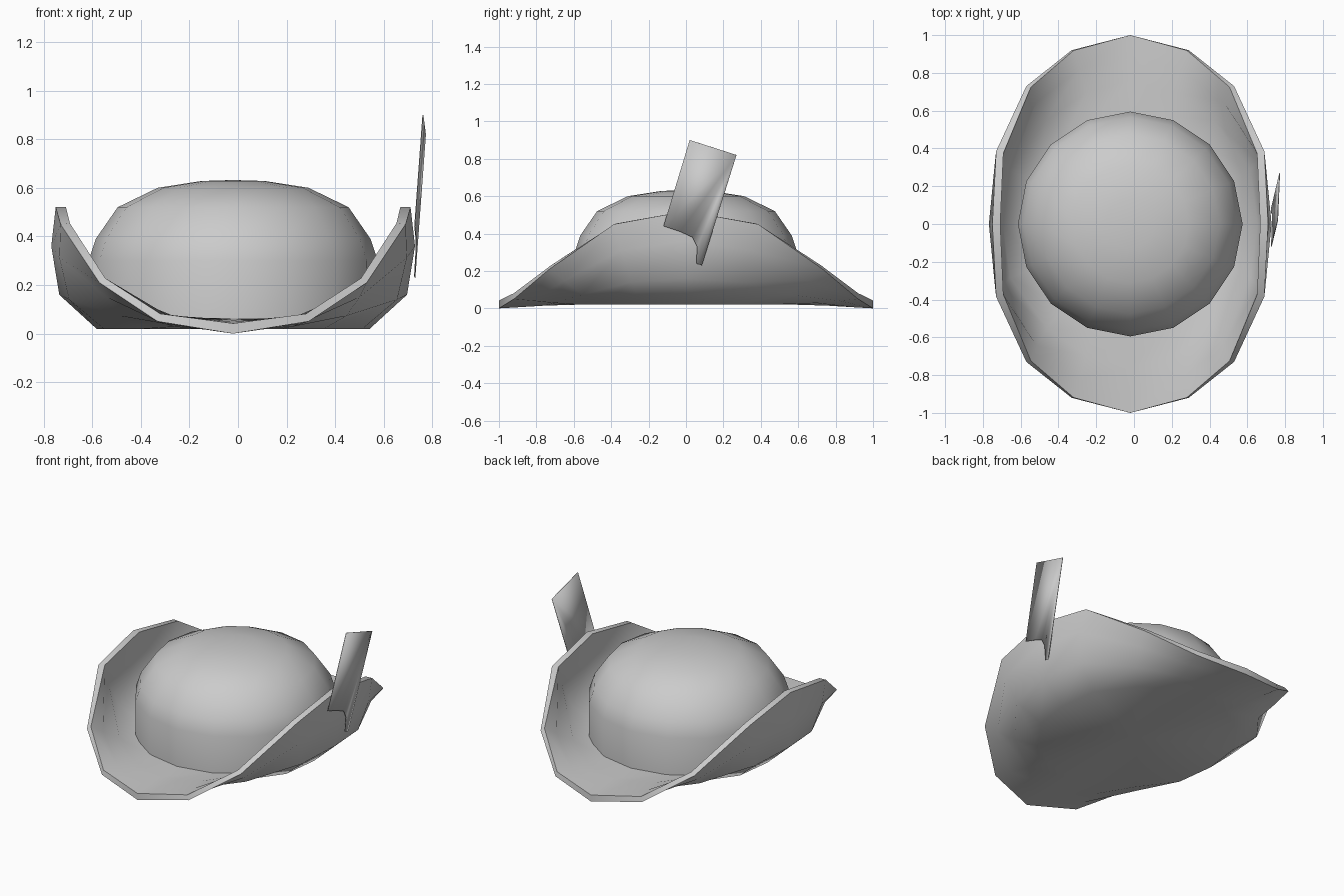
import bpy, bmesh, math

cube = bpy.data.objects.get("Cube")
if cube:
    bpy.data.objects.remove(cube, do_unlink=True)

SIDES = 16
CENTRE_X = -0.02

grey = bpy.data.materials.new("felt grey")
grey.use_nodes = True
colour = (0.6, 0.6, 0.6, 1)
grey.diffuse_color = colour
grey.node_tree.nodes["Principled BSDF"].inputs["Base Color"].default_value = colour


def finish(name, bm, angle=60):
    bmesh.ops.recalc_face_normals(bm, faces=bm.faces[:])
    mesh = bpy.data.meshes.new(name)
    bm.to_mesh(mesh)
    bm.free()
    mesh.materials.append(grey)
    obj = bpy.data.objects.new(name, mesh)
    bpy.context.collection.objects.link(obj)
    bpy.ops.object.select_all(action='DESELECT')
    obj.select_set(True)
    bpy.context.view_layer.objects.active = obj
    bpy.ops.object.shade_smooth_by_angle(angle=math.radians(angle))
    return obj


def skin(bm, rings):
    """Join rings of points into quads."""
    loops = [[bm.verts.new(p) for p in ring] for ring in rings]
    for a, b in zip(loops, loops[1:]):
        for i in range(SIDES):
            j = (i + 1) % SIDES
            bm.faces.new((a[i], a[j], b[j], b[i]))
    return loops


def fan(bm, loop, z):
    pole = bm.verts.new((CENTRE_X, 0, z))
    for i in range(SIDES):
        bm.faces.new((loop[i], loop[(i + 1) % SIDES], pole))


# Brim: rolled up at the sides, nearly flat at the front and back
RIM_X = [0.73, 0.71, 0.55, 0.31, 0]
RIM_Y = [0, 0.385, 0.73, 0.92, 1]
RIM_Z = [0.52, 0.45, 0.21, 0.05, 0]
SIDE_REACH = [0.77, 0.98, 1.025, 1]     # curled section
END_REACH = [0.62, 0.76, 0.89, 1]       # flat section
LIFT = [0, 0.28, 0.68, 1]
THICK = 0.042


def brim_point(i, k, inner):
    quarter = SIDES // 4
    step = i % (2 * quarter)
    q = step if step <= quarter else 2 * quarter - step
    sx = 1 if i < quarter or i > 3 * quarter else -1
    sy = 1 if i < 2 * quarter else -1
    roll = RIM_Z[q] / RIM_Z[0]
    x = RIM_X[q] * (END_REACH[k] + (SIDE_REACH[k] - END_REACH[k]) * roll)
    y = RIM_Y[q] * END_REACH[k]
    z = 0.02 + (RIM_Z[q] - 0.02) * LIFT[k]
    if inner:
        upright = roll ** 0.6
        x -= THICK * upright * (x > 0)
        y -= 0.012 * roll * (y > 0)
        z += THICK * (1 - upright * LIFT[k])
    return (CENTRE_X + sx * x, sy * y, z)


bm = bmesh.new()
section = [(k, False) for k in range(4)] + [(k, True) for k in reversed(range(4))]
loops = skin(bm, [[brim_point(i, k, inner) for i in range(SIDES)] for k, inner in section])
fan(bm, loops[0], 0.02)
fan(bm, loops[-1], 0.02 + THICK)
finish("brim", bm)

# Crown: low dome with upright lower wall
profile = [(0.595, 0.05), (0.595, 0.3), (0.565, 0.39), (0.475, 0.52), (0.31, 0.6), (0.13, 0.628)]
bm = bmesh.new()
loops = skin(bm, [[(CENTRE_X + r * math.cos(math.tau * i / SIDES),
                    r * math.sin(math.tau * i / SIDES), z) for i in range(SIDES)]
                  for r, z in profile])
fan(bm, loops[-1], 0.632)
finish("crown", bm)

# Feather: thin slanted blade with a short quill, on the left side
outline = [(0.02, 0.9), (0.27, 0.82), (0.085, 0.23), (0.055, 0.24), (0.06, 0.33),
           (0.035, 0.38), (-0.03, 0.41), (-0.12, 0.44)]
bm = bmesh.new()
bm.faces.new([bm.verts.new((0.708 + 0.06 * y + 0.055 * z, y, z)) for y, z in outline])
feather = finish("feather", bm)
thickness = feather.modifiers.new("thickness", 'SOLIDIFY')
thickness.thickness = 0.004
